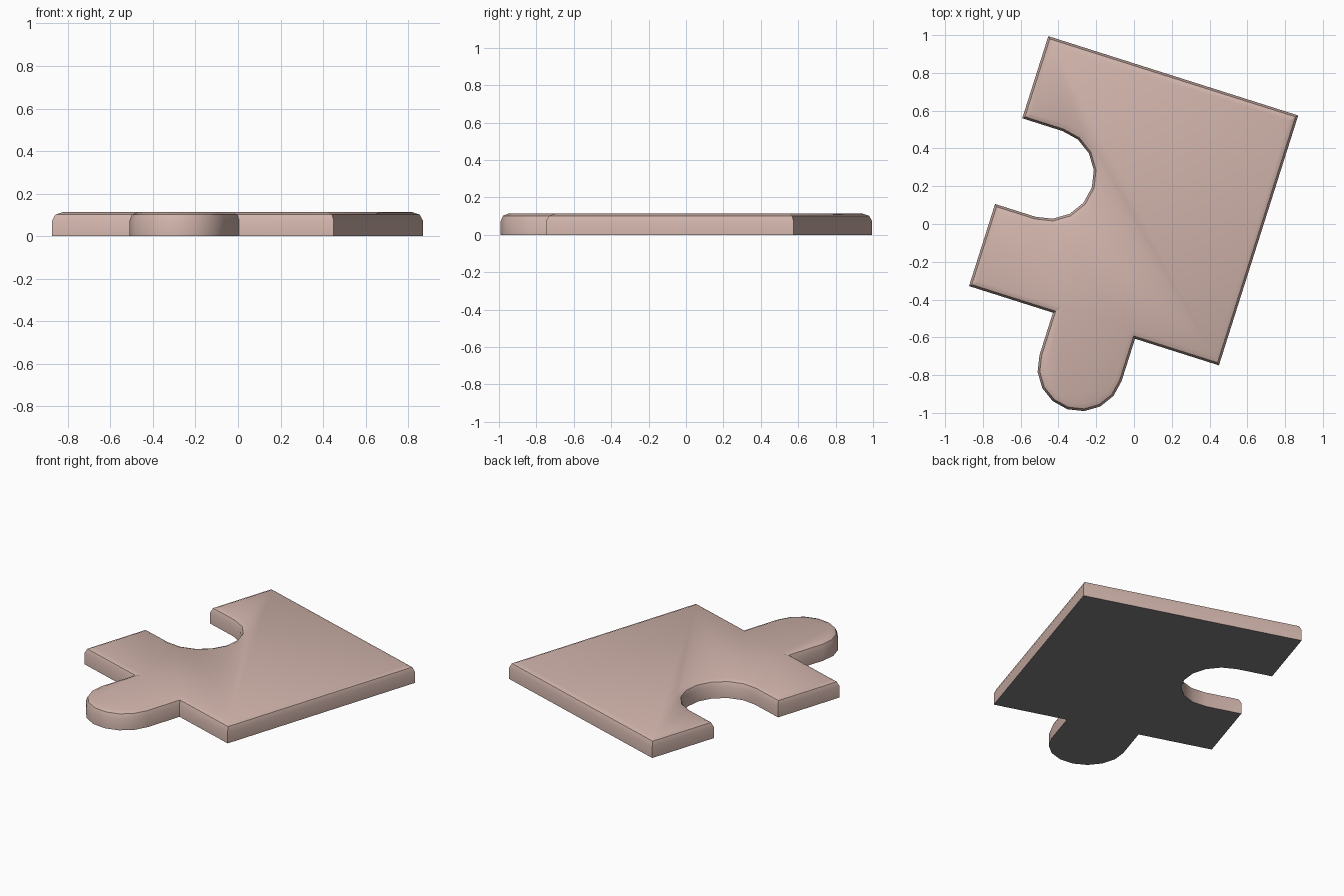
import bpy, bmesh, math
from mathutils import Vector, Matrix

if "Cube" in bpy.data.objects:
    bpy.data.objects.remove(bpy.data.objects["Cube"])

HALF, TAB_R, SOCKET_R = 0.694, 0.228, 0.238
HEIGHT, BEVEL = 0.113, 0.04
TILT = math.radians(-17.6)


def material(name, rgb):
    m = bpy.data.materials.new(name)
    m.diffuse_color = (*rgb, 1)
    m.use_nodes = True
    m.node_tree.nodes["Principled BSDF"].inputs["Base Color"].default_value = m.diffuse_color
    return m


def arc(cx, cy, r, start, end, n=8):
    return [Vector((cx + r * math.cos(math.radians(start + (end - start) * i / n)),
                    cy + r * math.sin(math.radians(start + (end - start) * i / n))))
            for i in range(n + 1)]


# Counter-clockwise outline: square body, tab on the front edge, socket on the left
outline = [Vector((HALF, HALF)), Vector((-HALF, HALF)), Vector((-HALF, SOCKET_R))]
outline += arc(-0.47, 0, SOCKET_R, 90, -90)
outline += [Vector((-HALF, -SOCKET_R)), Vector((-HALF, -HALF)), Vector((-TAB_R, -HALF))]
outline += arc(0, -0.93, TAB_R, 180, 360)
outline += [Vector((TAB_R, -HALF)), Vector((HALF, -HALF))]


def inset(points, d):
    """Move each outline point inward by d with mitred corners."""
    result = []
    for i, p in enumerate(points):
        a = (p - points[i - 1]).normalized()
        b = (points[(i + 1) % len(points)] - p).normalized()
        na, nb = Vector((-a.y, a.x)), Vector((-b.y, b.x))
        result.append(p + (na + nb) * d / (1 + na.dot(nb)))
    return result


# Rings from the base up the wall and over the two-step rounded rim
k = BEVEL * (1 - math.sqrt(0.5))
levels = [(0, 0), (0, HEIGHT - BEVEL), (k, HEIGHT - k), (BEVEL, HEIGHT)]
bm = bmesh.new()
rings = [[bm.verts.new((p.x, p.y, z)) for p in inset(outline, d)] for d, z in levels]
n = len(outline)
for low, high in zip(rings, rings[1:]):
    for i in range(n):
        j = (i + 1) % n
        bm.faces.new((low[i], low[j], high[j], high[i]))
bm.faces.new(rings[-1])
underside = bm.faces.new(rings[0][::-1])
underside.material_index = 1
bm.transform(Matrix.Translation((-0.002, 0.123, 0)) @ Matrix.Rotation(TILT, 4, 'Z'))

mesh = bpy.data.meshes.new("puzzle_piece")
bm.to_mesh(mesh)
bm.free()
mesh.materials.append(material("dusty pink", (0.64, 0.46, 0.41)))
mesh.materials.append(material("grey underside", (0.22, 0.22, 0.22)))
piece = bpy.data.objects.new("puzzle_piece", mesh)
bpy.context.collection.objects.link(piece)
bpy.context.view_layer.objects.active = piece
piece.select_set(True)
bpy.ops.object.shade_smooth_by_angle(angle=math.radians(30))
